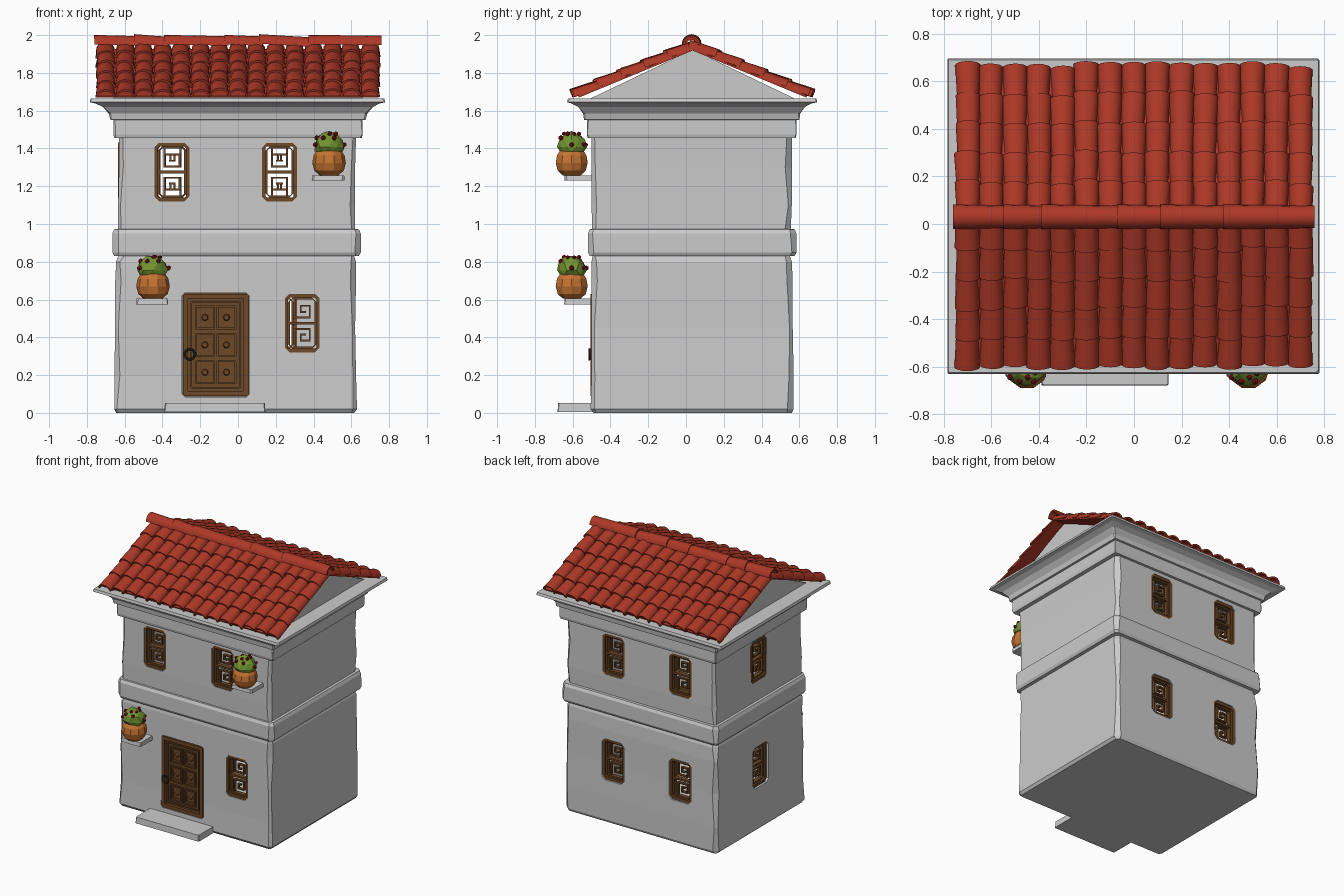
import bpy, bmesh, math, random
from mathutils import Matrix, Vector

if "Cube" in bpy.data.objects:
    bpy.data.objects.remove(bpy.data.objects["Cube"])

random.seed(4)
R = random.uniform


def mat(name, *rgb):
    m = bpy.data.materials.new(name)
    m.diffuse_color = (*rgb, 1)
    m.use_nodes = True
    m.node_tree.nodes["Principled BSDF"].inputs["Base Color"].default_value = m.diffuse_color
    return m


RED = mat("roof_clay", 0.42, 0.04, 0.02)
WOOD = mat("wood", 0.15, 0.065, 0.02)
CLAY = mat("pot_clay", 0.55, 0.17, 0.03)
LEAF = mat("leaf", 0.17, 0.30, 0.03)
PETAL = mat("petal", 0.30, 0.005, 0.015)
IRON = mat("iron", 0.025, 0.025, 0.025)


def finish(bm, name, material=None, smooth=None):
    bmesh.ops.recalc_face_normals(bm, faces=bm.faces[:])
    me = bpy.data.meshes.new(name)
    bm.to_mesh(me)
    bm.free()
    ob = bpy.data.objects.new(name, me)
    bpy.context.collection.objects.link(ob)
    if material:
        me.materials.append(material)
    if smooth:
        bpy.ops.object.select_all(action='DESELECT')
        ob.select_set(True)
        bpy.context.view_layer.objects.active = ob
        bpy.ops.object.shade_smooth_by_angle(angle=math.radians(smooth))
    return ob


def skin(bm, rings, closed=False):
    """Bridge rings of points; cap the ends, or join last to first if closed."""
    vs = [[bm.verts.new(p) for p in ring] for ring in rings]
    pairs = list(zip(vs, vs[1:])) + ([(vs[-1], vs[0])] if closed else [])
    for a, b in pairs:
        for i in range(len(a)):
            j = (i + 1) % len(a)
            bm.faces.new((a[i], a[j], b[j], b[i]))
    if not closed:
        bm.faces.new(vs[0])
        bm.faces.new(vs[-1])


def block(bm, rows, lo, hi):
    """Stack of rectangles (x0, x1, y0, y1, z) with randomly worn corners."""
    rings = []
    for x0, x1, y0, y1, z in rows:
        a, b, c, d = (R(lo, hi) for _ in range(4))
        rings.append([(x0, y0 + a, z), (x0 + a, y0, z), (x1 - b, y0, z), (x1, y0 + b, z),
                      (x1, y1 - c, z), (x1 - c, y1, z), (x0 + d, y1, z), (x0, y1 - d, z)])
    skin(bm, rings)


def box(bm, x0, x1, y0, y1, z0, z1, m=Matrix()):
    skin(bm, [[m @ Vector(p) for p in ((x0, y0, z), (x1, y0, z), (x1, y1, z), (x0, y1, z))]
              for z in (z0, z1)])


def octagon(w, h, c, y, m):
    w, h = w / 2, h / 2
    return [m @ Vector((x, y, z)) for x, z in
            ((-w, -h + c), (-w + c, -h), (w - c, -h), (w, -h + c),
             (w, h - c), (w - c, h), (-w + c, h), (-w, h - c))]


# Walls: lower storey, band, upper storey and flared cornice in one stack
bm = bmesh.new()
block(bm, [(-.645, .615, -.49, .56, 0), (-.655, .63, -.505, .57, .02), (-.655, .625, -.50, .57, .2),
           (-.65, .62, -.50, .565, .45), (-.65, .625, -.50, .565, .7), (-.645, .625, -.50, .56, .80),
           (-.635, .615, -.495, .55, .83), (-.655, .64, -.51, .575, .831), (-.665, .65, -.52, .585, .85),
           (-.665, .65, -.52, .585, .95), (-.655, .64, -.51, .575, .972), (-.635, .62, -.497, .555, .973),
           (-.635, .62, -.50, .56, 1.1), (-.63, .62, -.50, .56, 1.3), (-.63, .625, -.50, .56, 1.458)],
      .012, .035)
walls = finish(bm, "house_walls")
bm = bmesh.new()
block(bm, [(-.655, .655, -.52, .58, 1.455), (-.66, .66, -.525, .585, 1.475), (-.66, .66, -.525, .585, 1.55),
           (-.675, .675, -.54, .60, 1.552), (-.685, .685, -.545, .605, 1.585), (-.715, .715, -.57, .63, 1.62),
           (-.755, .75, -.605, .665, 1.638), (-.785, .78, -.63, .695, 1.645), (-.78, .775, -.625, .69, 1.664)],
      .002, .012)
finish(bm, "cornice")

# Window places: (matrix to the wall plane, facing out along local -y)
T, Rz = Matrix.Translation, lambda a: Matrix.Rotation(math.radians(a), 4, 'Z')
LOW, HIGH = .475, 1.275
spots = [T((-.35, -.50, HIGH)), T((.22, -.50, HIGH)), T((.34, -.50, LOW))]
for z in (LOW, HIGH):
    spots += [T((x, .56, z)) @ Rz(180) for x in (-.345, .22)]
    spots.append(T((-.64, .03, z)) @ Rz(-90))

# Hollow the walls and cut the openings
bm = bmesh.new()
box(bm, -.57, .56, -.44, .50, .04, 1.42)
room = finish(bm, "room_cutter")
bm = bmesh.new()
for m in spots:
    skin(bm, [octagon(.185, .31, .025, y, m) for y in (-.06, .1)])
skin(bm, [octagon(.355, .55, .015, y, T((-.118, -.5, .36))) for y in (-.06, .045)])
holes = finish(bm, "opening_cutter")
bpy.context.view_layer.objects.active = walls
for cutter in (room, holes):
    mod = walls.modifiers.new("cut", 'BOOLEAN')
    mod.operation, mod.solver, mod.object = 'DIFFERENCE', 'EXACT', cutter
    bpy.ops.object.modifier_apply(modifier=mod.name)
    bpy.data.objects.remove(cutter)

# Windows: chamfered frame, sash and key-pattern lattice
for n, m in enumerate(spots):
    bm = bmesh.new()
    for wo, ho, wi, hi, y0, y1 in ((.187, .312, .15, .27, .004, .06), (.152, .272, .128, .248, .018, .05)):
        skin(bm, [octagon(wo, ho, .025, y0, m), octagon(wo, ho, .025, y1, m),
                  octagon(wi, hi, .008, y1, m), octagon(wi, hi, .008, y0, m)], closed=True)
    box(bm, -.065, .065, .018, .05, -.007, .007, m)
    for s in (1, -1):
        path = [(-.04, .125), (-.04, .03), (.04, .03), (.04, .092), (-.008, .092), (-.008, .06), (.014, .06)]
        for (xa, za), (xb, zb) in zip(path, path[1:]):
            x0, x1 = sorted((xa, xb))
            z0, z1 = sorted((za * s, zb * s))
            e = .005
            box(bm, x0 - e, x1 + e, .024, .044, z0 - e, z1 + e, m)
    finish(bm, f"window_{n + 1}", WOOD)


# Door: slab, two nested borders, six studded panels
def border(bm, x, z, w, h, t, y0, y1):
    m = T((x, 0, z))
    skin(bm, [octagon(w, h, .003, y0, m), octagon(w, h, .003, y1, m),
              octagon(w - 2 * t, h - 2 * t, .002, y1, m), octagon(w - 2 * t, h - 2 * t, .002, y0, m)], closed=True)


bm = bmesh.new()
box(bm, -.295, .058, -.484, -.445, .086, .634)
border(bm, -.118, .36, .345, .54, .026, -.506, -.47)
border(bm, -.118, .36, .265, .46, .008, -.493, -.47)
for x in (-.175, -.061):
    for z in (.215, .36, .505):
        border(bm, x, z, .104, .125, .009, -.496, -.47)
        border(bm, x, z, .07, .088, .007, -.491, -.47)
        bmesh.ops.create_cone(bm, cap_ends=True, segments=12, radius1=.022, radius2=.013, depth=.03,
                              matrix=T((x, -.485, z)) @ Matrix.Rotation(math.pi / 2, 4, 'X'))
finish(bm, "door", WOOD)
bpy.ops.mesh.primitive_torus_add(major_segments=16, minor_segments=6, major_radius=.027, minor_radius=.006,
                                 location=(-.255, -.512, .31), rotation=(math.pi / 2, 0, 0))
ring = bpy.context.object
ring.name = "door_ring"
ring.data.materials.append(IRON)

# Doorstep and pot shelves
for name, x0, x1, y0, z0, z1 in (("doorstep", -.39, .145, -.68, .005, .052),
                                 ("shelf_low", -.54, -.37, -.645, .575, .605),
                                 ("shelf_high", .39, .565, -.645, 1.23, 1.258)):
    bm = bmesh.new()
    block(bm, [(x0, x1, y0, -.47, z0), (x0 + .003, x1 - .003, y0 + .003, -.47, z1)], .003, .015)
    finish(bm, name)

# Flower pots
for side, x, z in (("low", -.45, .605), ("high", .482, 1.258)):
    bm = bmesh.new()
    skin(bm, [[(x + r * math.cos(a * math.tau / 10), -.605 + r * math.sin(a * math.tau / 10), z + h)
               for a in range(10)] for r, h in ((.05, 0), (.078, .025), (.089, .065), (.082, .105),
                                                (.062, .135), (.072, .152), (.058, .155))])
    finish(bm, f"pot_{side}", CLAY)
    bm = bmesh.new()
    bmesh.ops.create_icosphere(bm, subdivisions=2, radius=1)
    for v in bm.verts:
        v.co *= R(.88, 1.06)
        v.co = Vector((x, -.605, z + .15)) + Vector((v.co.x * .083, v.co.y * .08, max(v.co.z, -.3) * .082))
    finish(bm, f"foliage_{side}", LEAF)
    bm = bmesh.new()
    for i in range(13):
        a, e = i * 2.4, (.15, .65, 1.05)[i % 3]
        p = (x + .083 * math.cos(a) * math.cos(e), -.605 + .08 * math.sin(a) * math.cos(e),
             z + .15 + .08 * math.sin(e))
        bmesh.ops.create_icosphere(bm, subdivisions=1, radius=R(.010, .015), matrix=T(p))
    finish(bm, f"flowers_{side}", PETAL)

# Gable block under the roof
RY, RUN, Z0, Z1 = .035, .62, 1.662, 1.918
bm = bmesh.new()
skin(bm, [[(x, RY - .56, 1.655), (x, RY + .56, 1.655), (x, RY, Z1 + .005)] for x in (-.66, .66)])
finish(bm, "gable")


def tile(bm, m, length, r0, r1, h, t=.012, seg=8):
    """Tapered arched tile along local +y, wide end first."""
    rings = []
    for r, y, lift in ((r0, 0, .012), (r1, length, 0)):
        arcs = []
        for d in (0, t):
            arc = [m @ Vector(((r - d) * math.cos(math.pi * i / seg), y,
                               lift + (h - d) * math.sin(math.pi * i / seg))) for i in range(seg + 1)]
            arcs.append(arc)
        rings.append(arcs[0] + arcs[1][::-1])
    vs = [[bm.verts.new(p) for p in r] for r in rings]
    k = len(vs[0])
    for i in range(k):
        j = (i + 1) % k
        bm.faces.new((vs[0][i], vs[0][j], vs[1][j], vs[1][i]))
    for r in vs:
        for i in range(seg):
            bm.faces.new((r[i], r[i + 1], r[k - 2 - i], r[k - 1 - i]))


# Roof slopes: 15 columns by 5 rows of tiles over a thin bed
slope = math.atan2(Z1 - Z0, RUN)
pitch = math.hypot(RUN, Z1 - Z0) / 5
for name, turn in (("front", 0), ("back", 180)):
    base = T((0, RY, 0)) @ Rz(turn) @ T((0, -RUN, Z0)) @ Matrix.Rotation(slope, 4, 'X')
    bm = bmesh.new()
    box(bm, -.745, .745, .02, pitch * 5, 0, .01, base)
    for c in range(15):
        slip, skew = R(-.012, .010), R(-.6, .6)
        for r in range(5):
            m = base @ T((-.7 + .1 * c + R(-.003, .003), r * pitch + slip + R(-.005, .005), R(0, .004)))
            tile(bm, m @ Rz(skew + R(-1.5, 1.5)), pitch + .02, R(.051, .055), .046, R(.040, .046))
    finish(bm, f"roof_tiles_{name}", RED, 40)

# Ridge tiles, some tipped up at one end
bm = bmesh.new()
for x, length, tip in ((-.76, .23, 2.5), (-.55, .18, -1), (-.39, .34, 1.5), (-.07, .2, 2),
                       (.11, .3, -2), (.375, .385, 2)):
    m = T((x, RY - .005, 1.935 + (.004 if tip > 0 else .008))) @ Rz(-90) @ Matrix.Rotation(math.radians(tip) * .6, 4, 'X')
    tile(bm, m, length, .052, .047, .05)
finish(bm, "ridge_tiles", RED, 40)
